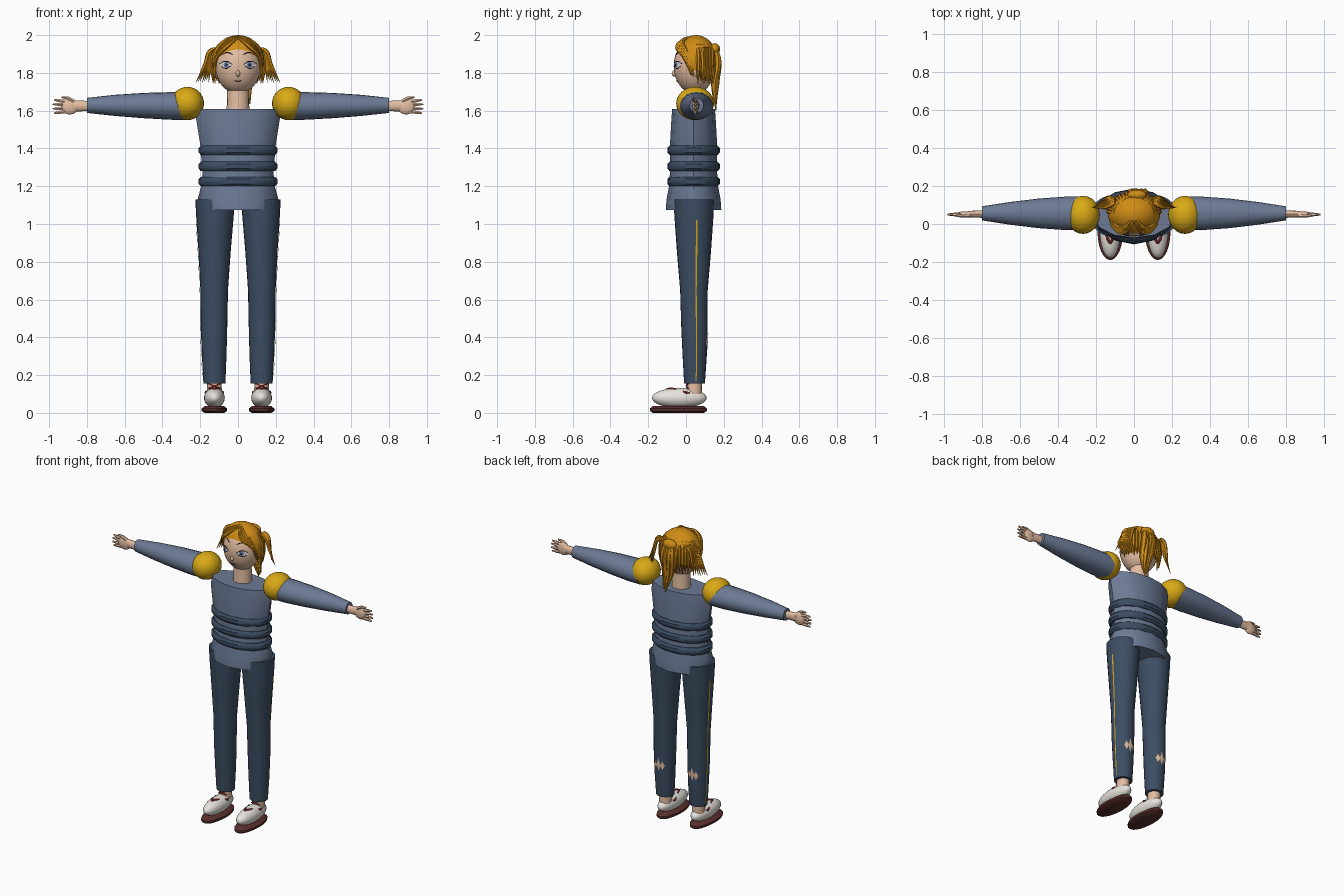
import bpy, bmesh, math
from math import sin, cos, pi, sqrt
from mathutils import Vector

if "Cube" in bpy.data.objects:
    bpy.data.objects.remove(bpy.data.objects["Cube"])


def material(name, r, g, b):
    m = bpy.data.materials.new(name)
    m.use_nodes = True
    m.diffuse_color = (r, g, b, 1)
    m.node_tree.nodes["Principled BSDF"].inputs["Base Color"].default_value = (r, g, b, 1)
    return m


slate = material("slate blue cloth", .15, .195, .3)
navy = material("navy cloth", .045, .075, .125)
yellow = material("golden yellow", .7, .4, .008)
orange = material("orange hair", .62, .26, .008)
skin = material("skin", .77, .51, .36)
white = material("off white", .8, .77, .73)
maroon = material("maroon sole", .1, .028, .026)
red = material("red trim", .32, .03, .035)
blue = material("eye blue", .16, .25, .45)
dark = material("dark line", .02, .012, .015)


def finish(name, bm, mat):
    bmesh.ops.recalc_face_normals(bm, faces=bm.faces)
    mesh = bpy.data.meshes.new(name)
    bm.to_mesh(mesh)
    bm.free()
    mesh.materials.append(mat)
    ob = bpy.data.objects.new(name, mesh)
    bpy.context.collection.objects.link(ob)
    smooth(ob)
    return ob


def smooth(ob):
    bpy.ops.object.select_all(action='DESELECT')
    ob.select_set(True)
    bpy.context.view_layer.objects.active = ob
    bpy.ops.object.shade_smooth_by_angle(angle=math.radians(42))


def loft(name, rings, mat, n=16, along_x=False):
    """Skin elliptical rings (position, centre a, centre b, radius a, radius b)."""
    bm = bmesh.new()
    loops = []
    for t, ca, cb, ra, rb in rings:
        pts = [(ca + ra * cos(2 * pi * i / n), cb + rb * sin(2 * pi * i / n)) for i in range(n)]
        loops.append([bm.verts.new((t, a, b) if along_x else (a, b, t)) for a, b in pts])
    for lo, hi in zip(loops, loops[1:]):
        for i in range(n):
            bm.faces.new((lo[i], lo[(i + 1) % n], hi[(i + 1) % n], hi[i]))
    bm.faces.new(loops[0])
    bm.faces.new(loops[-1])
    return finish(name, bm, mat)


def ellipsoid(name, centre, radii, mat, cuts=(), u=24, v=16):
    bm = bmesh.new()
    bmesh.ops.create_uvsphere(bm, u_segments=u, v_segments=v, radius=1)
    for p in bm.verts:
        p.co = Vector(c + r * q for c, r, q in zip(centre, radii, p.co))
    for co, no in cuts:
        bmesh.ops.bisect_plane(bm, geom=bm.verts[:] + bm.edges[:] + bm.faces[:],
                               plane_co=co, plane_no=no, clear_outer=True)
    return finish(name, bm, mat)


def strands(name, paths, radius, mat, taper=(1, 1, .8, .1)):
    """Tapered round strands through the given points."""
    cu = bpy.data.curves.new(name, 'CURVE')
    cu.dimensions = '3D'
    cu.bevel_depth, cu.bevel_resolution, cu.resolution_u = radius, 1, 5
    cu.use_fill_caps = True
    for path in paths:
        sp = cu.splines.new('BEZIER')
        sp.bezier_points.add(len(path) - 1)
        for i, (bp, co) in enumerate(zip(sp.bezier_points, path)):
            bp.co = co
            bp.handle_left_type = bp.handle_right_type = 'AUTO'
            bp.radius = taper[min(i, len(taper) - 1)]
    cu.materials.append(mat)
    ob = bpy.data.objects.new(name, cu)
    bpy.context.collection.objects.link(ob)
    bpy.ops.object.select_all(action='DESELECT')
    ob.select_set(True)
    bpy.context.view_layer.objects.active = ob
    bpy.ops.object.convert(target='MESH')
    smooth(bpy.context.object)


def plates(name, outlines, mat):
    bm = bmesh.new()
    for pts in outlines:
        bm.faces.new([bm.verts.new(p) for p in pts])
    return finish(name, bm, mat)


# Tunic with flared hem, and three padded waist bands
Y = .04
loft("tunic", [(1.075, 0, Y, .2, .147), (1.13, 0, Y, .214, .143), (1.2, 0, Y, .195, .13),
               (1.27, 0, Y, .188, .125), (1.42, 0, Y, .2, .125), (1.56, 0, Y, .222, .117),
               (1.61, 0, Y, .212, .113)], slate, 12)
for i, z in enumerate((1.225, 1.305, 1.39)):
    loft(f"waist_band_{i + 1}", [(z + dz, 0, Y, .208 + d, .139 + d) for dz, d in
                                 ((-.025, -.012), (-.012, 0), (.012, 0), (.025, -.012))], navy, 24)

# Trouser profile: height, centre x, centre y, half width, half depth
LEG = [(.155, .125, .045, .058, .055), (.3, .126, .046, .065, .064), (.45, .127, .045, .07, .07),
       (.65, .126, .042, .073, .073), (.85, .124, .042, .085, .09), (1.05, .122, .042, .1, .104),
       (1.13, .122, .042, .104, .107)]


def leg_point(s, z, ang, off=.004):
    for lo, hi in zip(LEG, LEG[1:]):
        if z <= hi[0]:
            f = (z - lo[0]) / (hi[0] - lo[0])
            _, cx, cy, rx, ry = (a + (b - a) * f for a, b in zip(lo, hi))
            return (s * (cx + (rx + off) * cos(ang)), cy + (ry + off) * sin(ang), z)


def shoe_top(x, y):
    return .079 + .053 * sqrt(max(0, 1 - (x / .055) ** 2 - ((y + .035) / .145) ** 2))


for s, side in ((1, "left"), (-1, "right")):
    # Leg, side stripe and torn calf patches
    loft(side + "_trouser_leg", [(z, s * cx, cy, rx, ry) for z, cx, cy, rx, ry in LEG], navy, 24)
    zs = [.17 + .85 * i / 20 for i in range(21)]
    plates(side + "_side_stripe", [[leg_point(s, a, .1), leg_point(s, a, .19), leg_point(s, b, .19),
                                    leg_point(s, b, .1)] for a, b in zip(zs, zs[1:])], yellow)
    patches = []
    for ang, zc, w, h in ((1.57, .38, .2, .048), (1.2, .375, .22, .03), (1.94, .375, .22, .03)):
        patches.append([leg_point(s, zc - h, ang), leg_point(s, zc, ang + w),
                        leg_point(s, zc + h, ang), leg_point(s, zc, ang - w)])
    plates(side + "_calf_patches", patches, skin)

    # Ankle, shoe, sole and red trim
    x = s * .125
    loft(side + "_ankle", [(.09, x, .043, .04, .042), (.17, x, .043, .038, .04)], skin)
    ellipsoid(side + "_shoe", (x, -.035, .079), (.055, .145, .053), white)
    loft(side + "_sole", [(0, x, -.04, .052, .135), (.01, x, -.04, .067, .15),
                          (.024, x, -.04, .067, .15), (.036, x, -.04, .05, .135)], maroon, 24)
    lace = [[(-.024, -.055), (-.012, -.08), (0, -.105)], [(.024, -.055), (.012, -.08), (0, -.105)],
            [(.04, -.015), (.044, 0), (.042, .02)], [(-.04, -.015), (-.044, 0), (-.042, .02)]]
    strands(side + "_shoe_trim", [[(x + a, b, shoe_top(a, b)) for a, b in p] for p in lace],
            .008, red, (.5, 1, .5))
    strands(side + "_ankle_lace", [[(x - .03 * k, .012, .155), (x, .002, .142), (x + .03 * k, .012, .13)]
                                   for k in (-1, 1)], .004, red, (1,))

    # Puffed shoulder and tapering sleeve
    ellipsoid(side + "_shoulder_puff", (s * .268, .048, 1.638), (.088, .1, .088), yellow)
    loft(side + "_sleeve", [(s * .27, .056, 1.625, .088, .074), (s * .36, .056, 1.625, .088, .073),
                            (s * .5, .056, 1.627, .078, .067), (s * .65, .056, 1.628, .06, .056),
                            (s * .8, .056, 1.628, .037, .04)], slate, 20, True)

    # Hand spread in the upright plane
    loft(side + "_wrist", [(s * .78, .052, 1.625, .02, .026), (s * .87, .052, 1.625, .017, .03)],
         skin, 12, True)
    ellipsoid(side + "_palm", (s * .89, .05, 1.622), (.046, .017, .042), skin)
    fan = [[(s * .9, .05, 1.622 + .026 * k), (s * .94, .05, 1.622 + .03 * k),
            (s * (.985 - .012 * abs(k)), .05, 1.622 + .035 * k)] for k in (-1, -.35, .35, 1)]
    fan.append([(s * .87, .045, 1.65), (s * .9, .043, 1.666), (s * .935, .043, 1.672)])
    strands(side + "_fingers", fan, .011, skin, (1, .9, .45))

# Neck, head, nose and ears
HC, HR = (0, .045, 1.836), (.12, .11, .146)
loft("neck", [(1.58, 0, .05, .064, .06), (1.63, 0, .05, .059, .055), (1.76, 0, .05, .058, .055)], skin)
ellipsoid("head", HC, HR, skin, u=32, v=24)
ellipsoid("nose", (0, -.063, 1.797), (.011, .013, .016), skin, u=12, v=8)
for s, side in ((1, "left"), (-1, "right")):
    ellipsoid(side + "_ear", (s * .117, .045, 1.81), (.012, .02, .03), skin, u=12, v=8)


def face(x, z, off):
    return (x, HC[1] - HR[1] * sqrt(1 - (x / HR[0]) ** 2 - ((z - HC[2]) / HR[2]) ** 2) - off, z)


def disc(cx, cz, rx, rz, off):
    pts = [face(cx + rx * cos(i * pi / 8), cz + rz * sin(i * pi / 8), off) for i in range(16)]
    mid = face(cx, cz, off)
    return [(mid, a, b) for a, b in zip(pts, pts[1:] + pts[:1])]


# Painted eyes, lashes, brows and mouth
for s, side in ((1, "left"), (-1, "right")):
    plates(side + "_eye_white", disc(s * .064, 1.842, .031, .017, .002), white)
    plates(side + "_iris", disc(s * .062, 1.842, .014, .016, .004), blue)
    plates(side + "_pupil", disc(s * .062, 1.842, .006, .008, .006), dark)
    lines = [[(.03, 1.845), (.062, 1.861), (.097, 1.849)], [(.035, 1.838), (.062, 1.824), (.09, 1.834)],
             [(.028, 1.898), (.06, 1.909), (.09, 1.893)]]
    strands(side + "_lashes_and_brow", [[face(s * a, b, .002) for a, b in p] for p in lines],
            .0028, dark, (.7, 1.1, .5))
strands("mouth", [[face(a, b, .001) for a, b in ((-.022, 1.76), (0, 1.754), (.022, 1.76))]],
        .004, maroon, (.3, 1, .3))

# Hair cap, open at the face and nape
ellipsoid("hair_cap", (0, .054, 1.862), (.138, .113, .138), orange,
          cuts=(((0, .03, 1.8), (0, -1, -.62)), ((0, 0, 1.775), (0, 0, -1))), u=32, v=24)

# Parted fringe, side tufts and back strands
fringe, tufts = [], []
for s in (1, -1):
    for k in range(4):
        fringe.append([(s * .003, .035 - .012 * k, 1.993 - .003 * k), (s * .06, -.02 - .009 * k, 1.966 - .009 * k),
                       (s * .112, .01 - .006 * k, 1.9 - .006 * k), (s * (.13 - .003 * k), .04 - .004 * k, 1.79)])
    for k in range(7):
        tufts.append([(s * .1, .11 + .004 * k, 1.93), (s * (.148 - .004 * k), .09 + .008 * k, 1.915),
                      (s * (.172 - .005 * k), .09 + .008 * k, 1.85), (s * (.222 - .011 * k), .085 + .009 * k, 1.75 + .004 * (k % 3))])
strands("fringe", fringe, .011, orange, (.5, 1, .9, .3))
strands("side_tufts", tufts, .012, orange, (.8, 1, .9, .1))
back = []
for i in range(21):
    a = pi * (.04 + .92 * i / 20)
    back.append([(r * cos(a) * 1.2, .05 + r * sin(a), z) for r, z in
                 ((.085, 1.95), (.112, 1.89), (.116, 1.82), (.11, 1.745 + .012 * (i % 2)))])
strands("back_strands", back, .011, orange, (.6, 1, .9, .2))

# Ponytail with a gathered knot
ellipsoid("ponytail_knot", (.015, .152, 1.925), (.05, .028, .032), orange)
tail = [[(.015 + .012 * k, .15, 1.94), (.02 + .018 * k, .168, 1.86),
         (.03 + .014 * k, .15 + .008 * (k % 2), 1.74), (.045 + .009 * k, .158, 1.6 + .018 * abs(k))]
        for k in (-2, -1, 0, 1, 2)]
strands("ponytail", tail, .02, orange, (.7, 1, .9, .15))
